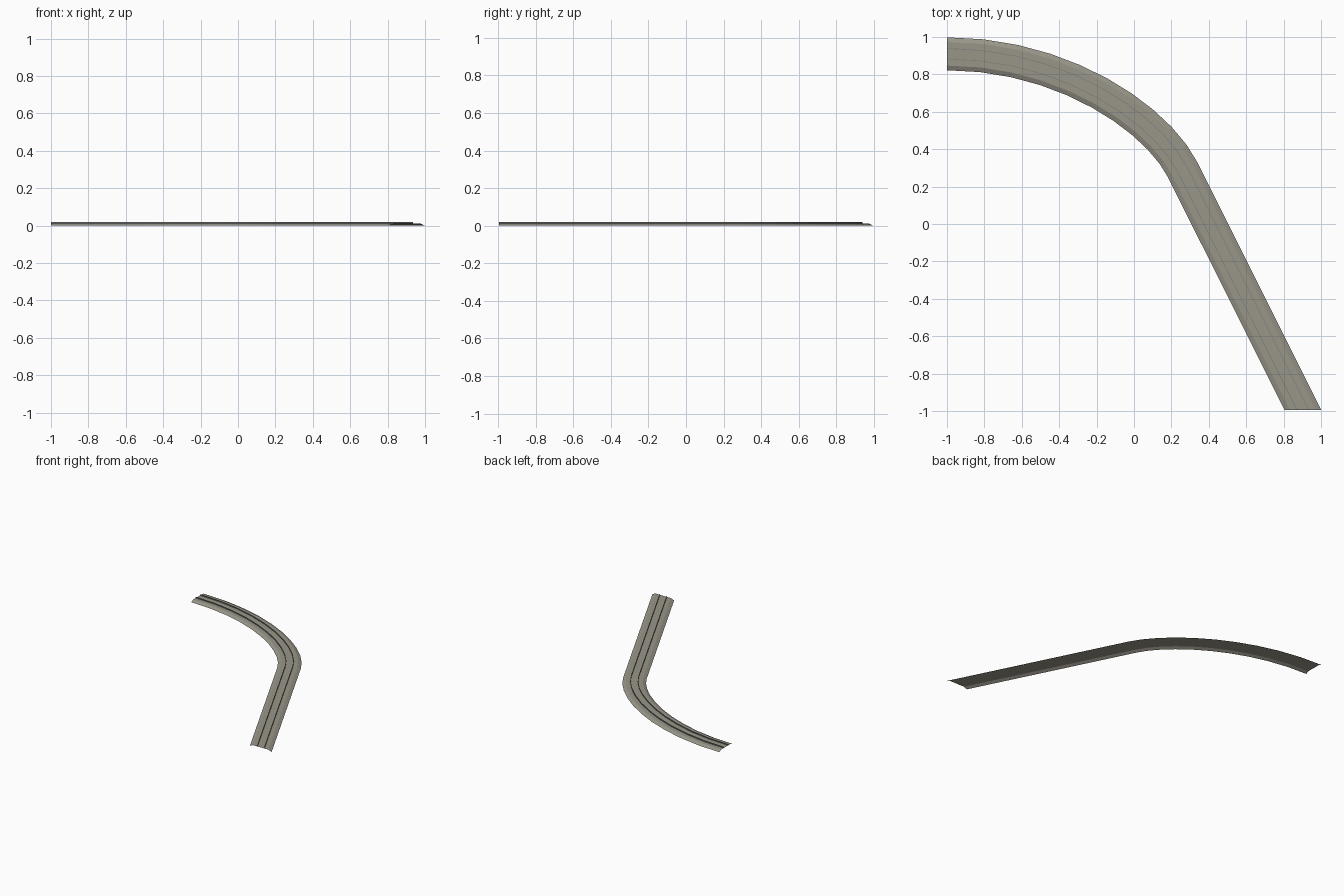
import bpy, bmesh
from mathutils import Vector

if "Cube" in bpy.data.objects:
    bpy.data.objects.remove(bpy.data.objects["Cube"])


def material(name, rgb):
    m = bpy.data.materials.new(name)
    m.diffuse_color = (*rgb, 1)
    m.use_nodes = True
    m.node_tree.nodes["Principled BSDF"].inputs["Base Color"].default_value = m.diffuse_color
    return m


gravel = material("warm grey gravel", (0.318, 0.303, 0.25))
steel = material("grey steel", (0.22, 0.22, 0.21))

# Centre line: a curve easing into a straight run
p = [Vector(v) for v in ((-1, 0.91), (-0.37, 0.91), (0.126, 0.558), (0.26, 0.29))]
END = Vector((0.903, -0.995))
STEPS = 10
path = []
for i in range(STEPS + 1):
    t = i / STEPS
    s = 1 - t
    path.append(p[0]*s**3 + p[1]*3*s*s*t + p[2]*3*s*t*t + p[3]*t**3)
path.append(END)

# Sideways vectors at each station; the ends are cut square to the frame
sides = []
for i in range(len(path)):
    if i == 0:
        sides.append(Vector((0, 1)))
    elif i == len(path) - 1:
        sides.append(Vector((1.118, 0)))
    else:
        a = (path[i] - path[i-1]).normalized()
        b = (path[i+1] - path[i]).normalized()
        d = (a + b).normalized()
        sides.append(Vector((-d.y, d.x)) / max(d.dot(a), 0.5))


def sweep(name, profile, mat):
    """Sweep an open (offset, height) profile, listed right to left."""
    bm = bmesh.new()
    rings = []
    for c, n in zip(path, sides):
        rings.append([bm.verts.new((*(c + n * o), z)) for o, z in profile])
    for r, q in zip(rings, rings[1:]):
        for j in range(len(profile) - 1):
            bm.faces.new((r[j], q[j], q[j+1], r[j+1]))
    me = bpy.data.meshes.new(name)
    bm.to_mesh(me)
    bm.free()
    me.materials.append(mat)
    ob = bpy.data.objects.new(name, me)
    bpy.context.collection.objects.link(ob)
    return ob


# Open-bottomed gravel bed with sloping shoulders
sweep("track_bed", [(-0.088, 0), (-0.063, 0.012), (0.063, 0.012), (0.088, 0)], gravel)

# Two thin upright rails
W = 0.002
for name, o in (("inner_rail", -0.028), ("outer_rail", 0.028)):
    sweep(name, [(o - W, 0.012), (o - W, 0.02), (o + W, 0.02), (o + W, 0.012)], steel)
